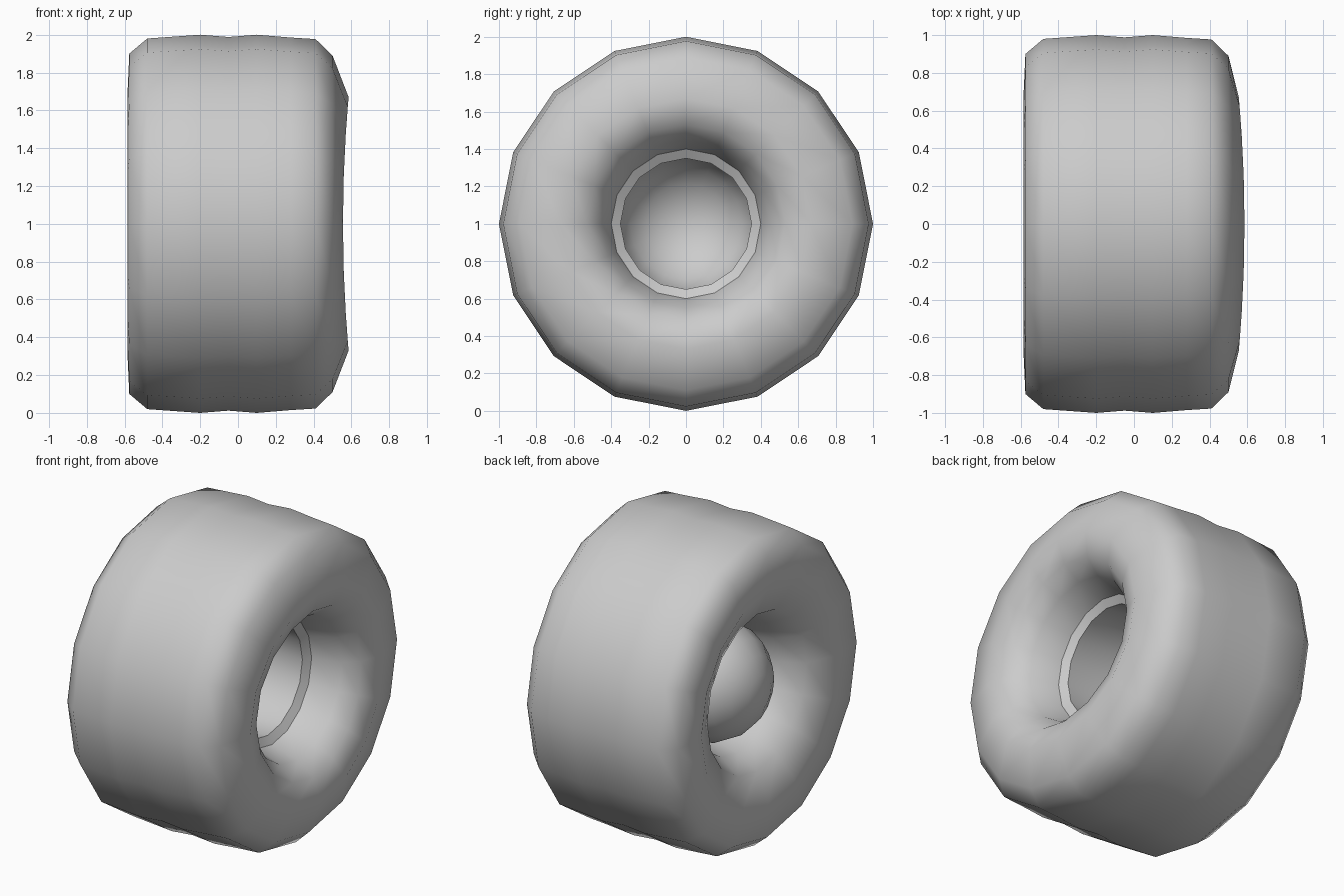
import bpy
import bmesh
from math import sin, cos, pi

cube = bpy.data.objects.get("Cube")
if cube:
    bpy.data.objects.remove(cube, do_unlink=True)

SIDES = 16

grey = bpy.data.materials.new("plain_grey")
grey.use_nodes = True
colour = (0.6, 0.6, 0.6, 1)
grey.diffuse_color = colour
grey.node_tree.nodes["Principled BSDF"].inputs["Base Color"].default_value = colour


def lathe(name, profile, warp=0.0):
    """Turn (x, radius) points around the axle; radius 0 closes to a point."""
    bm = bmesh.new()
    rings = []
    for x, r in profile:
        if r == 0:
            rings.append([bm.verts.new((x, 0, 1))] * SIDES)
            continue
        ring = []
        for i in range(SIDES):
            a = 2 * pi * i / SIDES
            # the outer face sinks a little at the front and back
            dip = warp * cos(a) ** 2 if x > 0.5 else 0
            ring.append(bm.verts.new((x - dip, r * cos(a), 1 + r * sin(a))))
        rings.append(ring)
    for low, high in zip(rings, rings[1:]):
        for i in range(SIDES):
            j = (i + 1) % SIDES
            corners = dict.fromkeys((low[i], low[j], high[j], high[i]))
            bm.faces.new(list(corners))
    bmesh.ops.recalc_face_normals(bm, faces=bm.faces)
    mesh = bpy.data.meshes.new(name)
    bm.to_mesh(mesh)
    bm.free()
    obj = bpy.data.objects.new(name, mesh)
    bpy.context.collection.objects.link(obj)
    mesh.materials.append(grey)
    bpy.ops.object.select_all(action="DESELECT")
    obj.select_set(True)
    bpy.context.view_layer.objects.active = obj
    bpy.ops.object.shade_smooth_by_angle(angle=pi / 3)
    return obj


# Tyre: inner funnel, side wall, slightly wavy tread, outer wall, outer funnel
lathe("tyre", [
    (-0.18, 0.38), (-0.36, 0.42), (-0.50, 0.50), (-0.585, 0.68),
    (-0.575, 0.90), (-0.48, 0.98), (-0.20, 1.0), (-0.05, 0.988),
    (0.10, 1.0), (0.28, 0.985), (0.41, 0.977), (0.50, 0.89),
    (0.585, 0.67), (0.53, 0.53), (0.42, 0.45), (0.24, 0.40),
], warp=0.03)

# Hub: stepped lip and rounded cup, hollow from outside and domed at the back
cup = [(-0.18 - 0.36 * sin(t * pi / 10), 0.37 * cos(t * pi / 10)) for t in range(5)]
lathe("hub_cup", [(0.24, 0.40), (0.21, 0.35)] + cup + [(-0.54, 0)])
